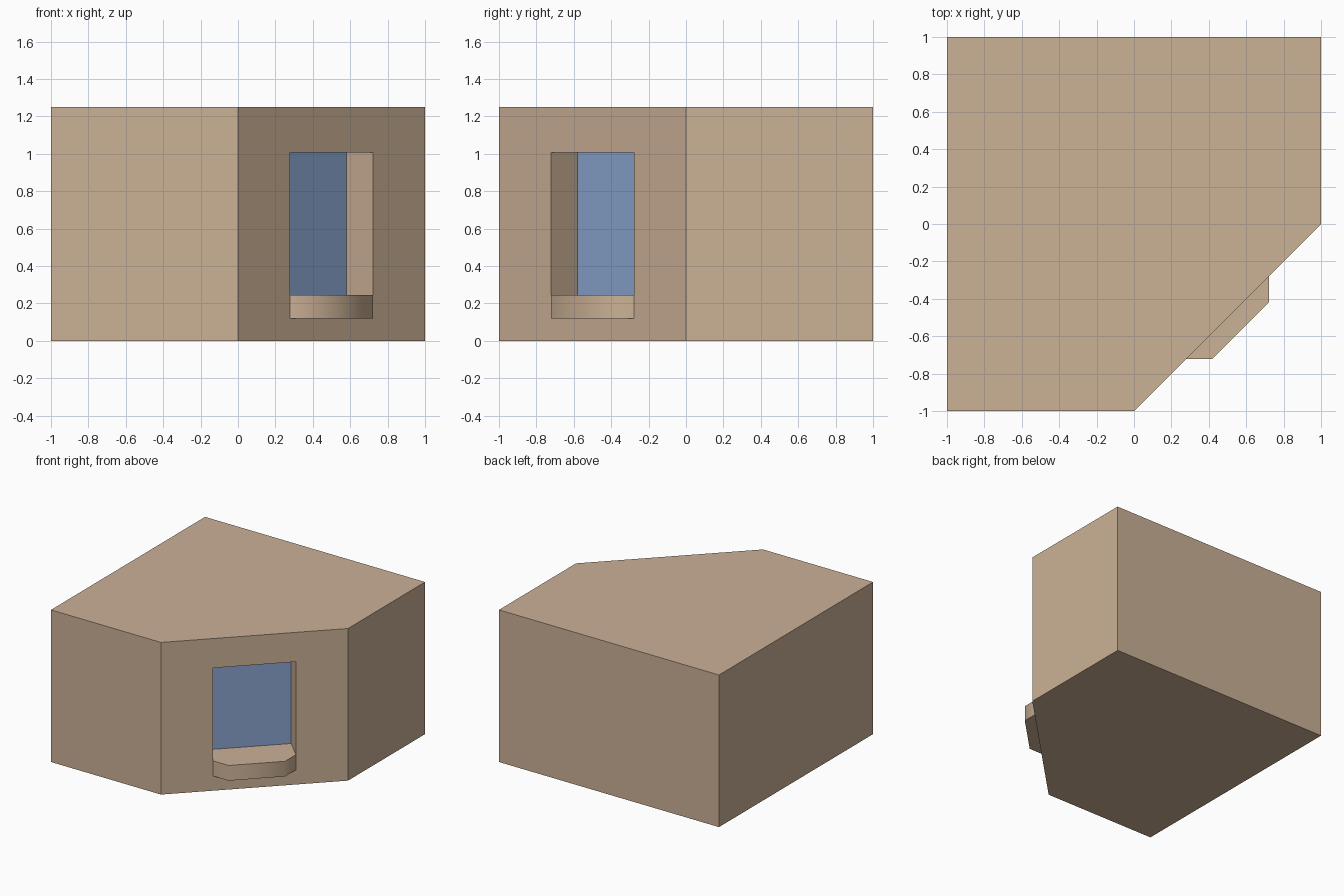
import bpy, bmesh, math
from mathutils import Matrix

if "Cube" in bpy.data.objects:
    bpy.data.objects.remove(bpy.data.objects["Cube"])


def material(name, rgb):
    lin = [((c / 255 + 0.055) / 1.055) ** 2.4 for c in rgb]
    m = bpy.data.materials.new(name)
    m.diffuse_color = (*lin, 1)
    m.use_nodes = True
    m.node_tree.nodes["Principled BSDF"].inputs["Base Color"].default_value = m.diffuse_color
    return m


stucco = material("tan_stucco", (203, 177, 150))
glass = material("blue_glass", (138, 165, 207))

# Frame of the diagonal wall: local x runs along the wall, local y points into the room
WALL = Matrix.Translation((0.5, -0.5, 0)) @ Matrix.Rotation(math.pi / 4, 4, 'Z')


def prism(name, outline, z0, z1, mat, frame=Matrix()):
    """Extrude a counter-clockwise plan outline from z0 to z1."""
    bm = bmesh.new()
    base = bm.faces.new([bm.verts.new((x, y, z0)) for x, y in outline])
    ext = bmesh.ops.extrude_face_region(bm, geom=[base], use_keep_orig=True)
    top = [g for g in ext["geom"] if isinstance(g, bmesh.types.BMVert)]
    bmesh.ops.translate(bm, vec=(0, 0, z1 - z0), verts=top)
    bmesh.ops.recalc_face_normals(bm, faces=bm.faces)
    bm.transform(frame)
    me = bpy.data.meshes.new(name)
    bm.to_mesh(me)
    bm.free()
    me.materials.append(mat)
    ob = bpy.data.objects.new(name, me)
    bpy.context.collection.objects.link(ob)
    return ob


def rect(hw, y0, y1):
    return [(-hw, y0), (hw, y0), (hw, y1), (-hw, y1)]


def activate(ob):
    bpy.ops.object.select_all(action='DESELECT')
    ob.select_set(True)
    bpy.context.view_layer.objects.active = ob


HALF = 0.313       # half window width
DEPTH = 0.2        # depth of the recess and reach of the sill
SILL_Z, HEAD_Z = 0.245, 1.008

# Corner building block with one corner cut off diagonally
body = prism("building_block", [(-1, -1), (0, -1), (1, 0), (1, 1), (-1, 1)],
             0, 1.25, stucco)

# Window recess cut into the diagonal wall
cutter = prism("recess_cutter", rect(HALF, -0.3, DEPTH + 0.004), SILL_Z, HEAD_Z, stucco, WALL)
cutter.hide_render = True
mod = body.modifiers.new("recess", 'BOOLEAN')
mod.operation = 'DIFFERENCE'
mod.solver = 'EXACT'
mod.object = cutter
activate(body)
bpy.ops.object.modifier_apply(modifier=mod.name)
bpy.data.objects.remove(cutter)

# Glass pane at the back of the recess
prism("window_pane", rect(HALF, DEPTH, DEPTH + 0.004), SILL_Z, HEAD_Z, glass, WALL)

# Projecting sill with angled ends, softly shaded around its front
sill = prism("window_sill",
             [(-HALF, 0), (-HALF + 0.1, -0.1), (-HALF + 0.1, -0.1), (HALF, 0)][:1]
             + [(-HALF + 0.1, -0.1), (HALF - 0.1, -0.1), (HALF, 0)],
             0.12, SILL_Z, stucco, WALL)
activate(sill)
bpy.ops.object.shade_smooth_by_angle(angle=math.radians(60))
